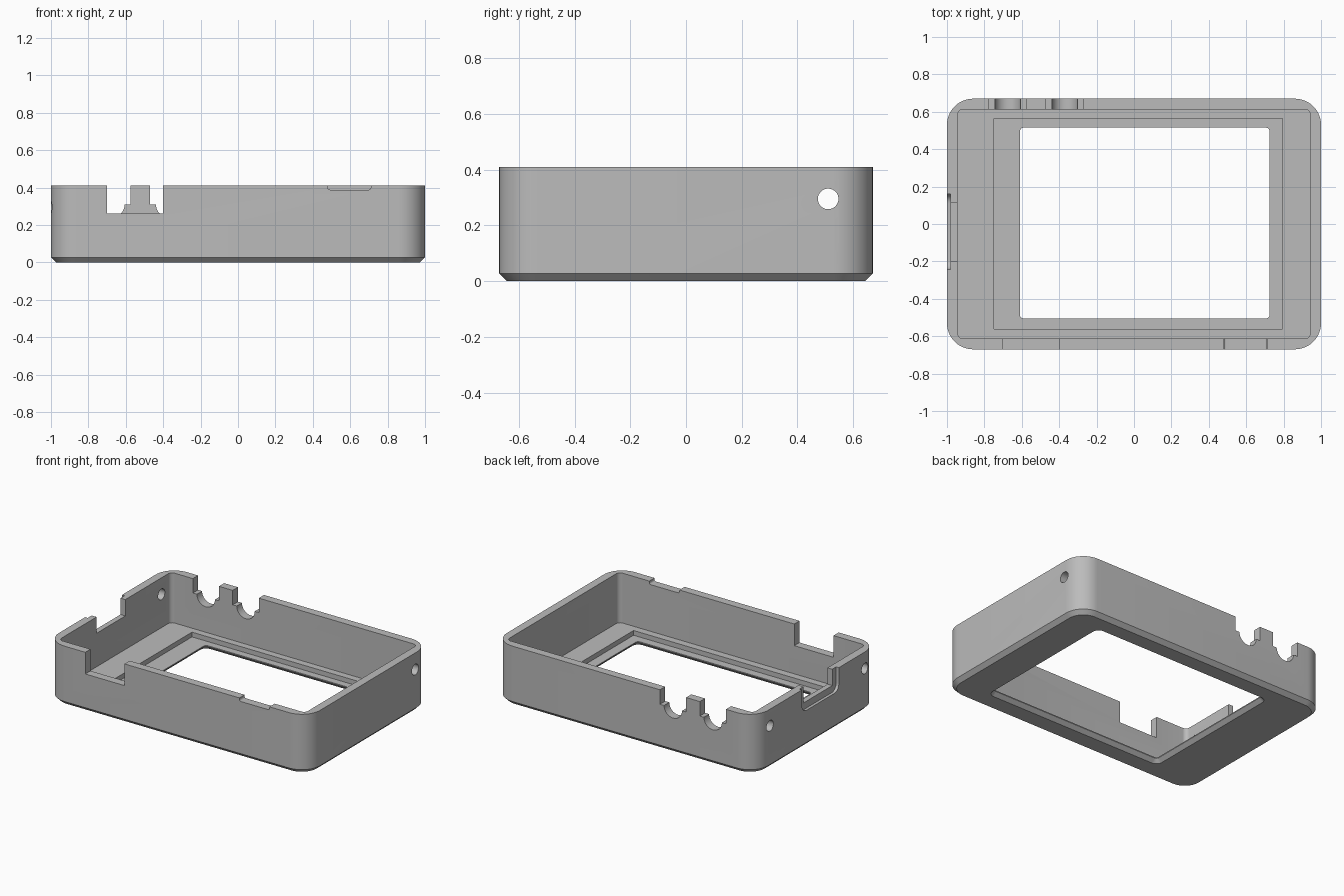
import bpy, bmesh, math
from mathutils import Vector

if "Cube" in bpy.data.objects:
    bpy.data.objects.remove(bpy.data.objects["Cube"])

grey = bpy.data.materials.new("plain grey")
grey.use_nodes = True
COLOUR = (0.5, 0.5, 0.5, 1)
grey.diffuse_color = COLOUR
grey.node_tree.nodes["Principled BSDF"].inputs["Base Color"].default_value = COLOUR

AXES = {"x": lambda a, b, d: (d, a, b),
        "y": lambda a, b, d: (a, d, b),
        "z": lambda a, b, d: (a, b, d)}


def rounded(a0, a1, b0, b1, r=0.0, steps=8):
    """Outline of a rectangle with rounded corners."""
    if r == 0:
        return [(a0, b0), (a1, b0), (a1, b1), (a0, b1)]
    centres = [(a1 - r, b1 - r), (a0 + r, b1 - r), (a0 + r, b0 + r), (a1 - r, b0 + r)]
    return [(ca + r * math.cos(t), cb + r * math.sin(t))
            for q, (ca, cb) in enumerate(centres)
            for t in [(q + i / steps) * math.pi / 2 for i in range(steps + 1)]]


def circle(a, b, r, n=32):
    return [(a + r * math.cos(2 * math.pi * i / n), b + r * math.sin(2 * math.pi * i / n))
            for i in range(n)]


def loft(name, axis, layers):
    """Closed solid through matching outlines, each given as (depth, outline)."""
    bm = bmesh.new()
    rings = [[bm.verts.new(AXES[axis](a, b, d)) for a, b in outline] for d, outline in layers]
    for low, high in zip(rings, rings[1:]):
        for i in range(len(low)):
            j = (i + 1) % len(low)
            bm.faces.new((low[i], low[j], high[j], high[i]))
    bm.faces.new(rings[0])
    bm.faces.new(rings[-1])
    bmesh.ops.recalc_face_normals(bm, faces=bm.faces)
    mesh = bpy.data.meshes.new(name)
    bm.to_mesh(mesh)
    bm.free()
    mesh.materials.append(grey)
    obj = bpy.data.objects.new(name, mesh)
    bpy.context.scene.collection.objects.link(obj)
    return obj


def prism(name, axis, outline, d0, d1):
    return loft(name, axis, [(d0, outline), (d1, outline)])


TOP, OVER, CH = 0.41, 0.6, 0.027

# Outer tray block with a chamfered foot
shell = loft("case_shell", "z", [
    (0, rounded(-1 + CH, 1 - CH, -0.67 + CH, 0.67 - CH, 0.14 - CH, 12)),
    (CH, rounded(-1, 1, -0.67, 0.67, 0.14, 12)),
    (TOP, rounded(-1, 1, -0.67, 0.67, 0.14, 12))])

cutters = [
    # Main cavity, shallow panel pocket and window with a flared underside
    prism("cavity", "z", rounded(-0.943, 0.943, -0.613, 0.613, 0.03), 0.065, OVER),
    prism("panel_pocket", "z", rounded(-0.748, 0.795, -0.562, 0.565), 0.032, 0.1),
    loft("window", "z", [
        (-0.01, rounded(-0.645, 0.76, -0.54, 0.55, 0.055)),
        (0.025, rounded(-0.61, 0.725, -0.505, 0.515, 0.02)),
        (0.1, rounded(-0.61, 0.725, -0.505, 0.515, 0.02))]),
    # Front wall: deep slot and shallow notch
    prism("front_slot", "y", rounded(-0.70, -0.40, 0.26, OVER), -0.8, -0.55),
    prism("front_notch", "y", rounded(0.48, 0.71, 0.388, OVER, 0.012), -0.8, -0.55),
    # Right end wall: opening with a shallow rounded surround
    prism("end_opening", "x", rounded(-0.20, 0.115, 0.297, OVER), -1.1, -0.9),
    prism("end_surround", "x", rounded(-0.243, 0.16, 0.25, OVER, 0.05), -1.1, -0.98),
    # Screw holes in the end walls
    prism("left_hole", "x", circle(0.51, 0.295, 0.037), 0.9, 1.1),
    prism("right_back_hole", "x", circle(0.51, 0.295, 0.037), -1.1, -0.9),
    prism("right_front_hole", "x", circle(-0.53, 0.295, 0.037), -1.1, -0.9),
]
# Back wall: two cable notches with half-round seats
for x in (-0.675, -0.37):
    cutters.append(prism("cable_notch", "y", rounded(x - 0.1, x + 0.1, 0.31, OVER), 0.55, 0.8))
    cutters.append(prism("cable_seat", "y", circle(x, 0.31, 0.069), 0.55, 0.8))

for cutter in cutters:
    cutter.hide_render = True
    mod = shell.modifiers.new(cutter.name, "BOOLEAN")
    mod.operation, mod.solver, mod.object = "DIFFERENCE", "EXACT", cutter

# Bake the cuts, then discard the cutters
bpy.context.view_layer.update()
graph = bpy.context.evaluated_depsgraph_get()
baked = bpy.data.meshes.new_from_object(shell.evaluated_get(graph))
shell.modifiers.clear()
shell.data = baked
for cutter in cutters:
    bpy.data.objects.remove(cutter)

for obj in bpy.context.selected_objects:
    obj.select_set(False)
bpy.context.view_layer.objects.active = shell
shell.select_set(True)
bpy.ops.object.shade_smooth_by_angle(angle=math.radians(30))
